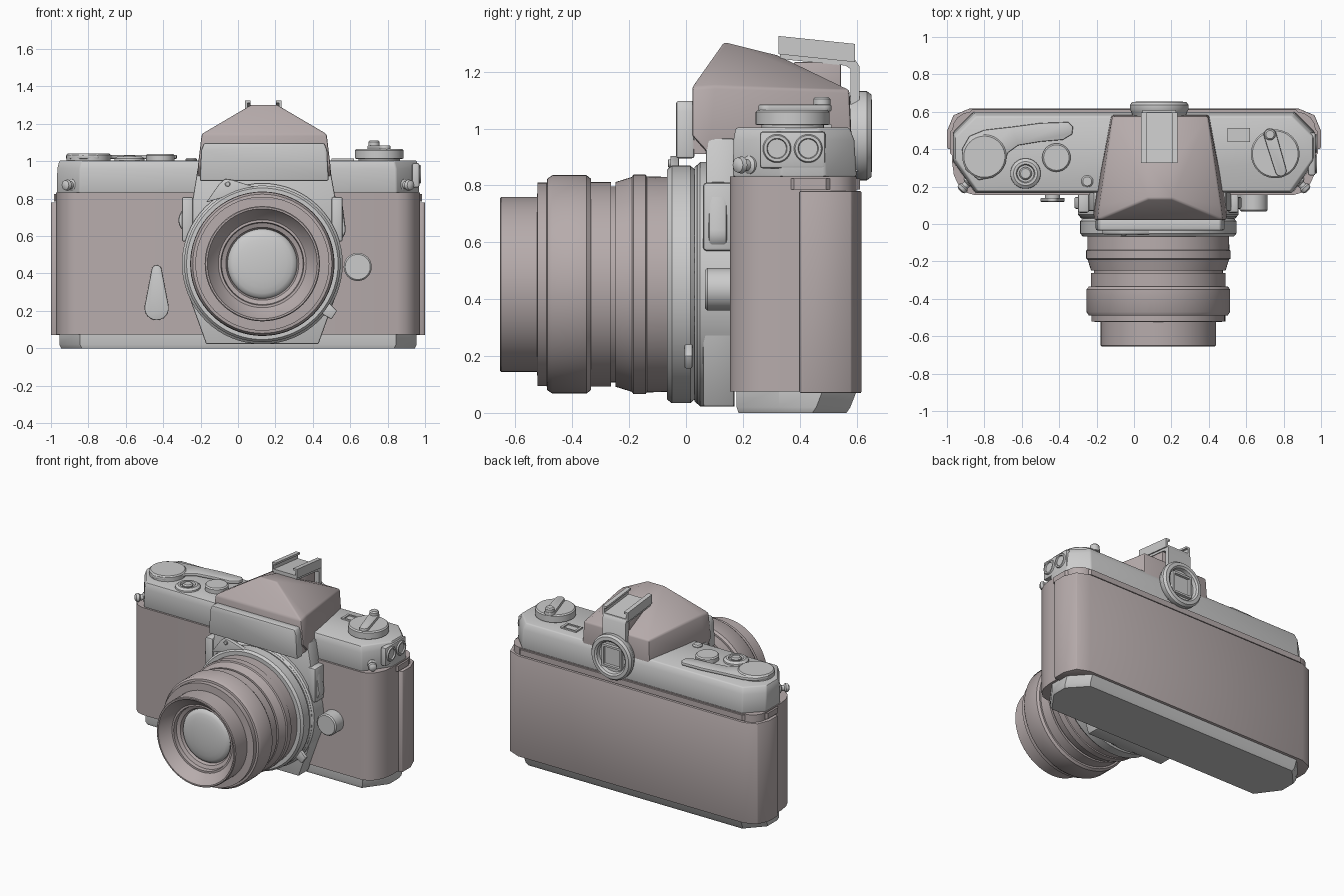
import bpy, bmesh
from math import sin, cos, pi, atan2, acos, hypot
from mathutils import Vector

brown = bpy.data.materials.new("brown_leather")
brown.diffuse_color = (0.47, 0.41, 0.41, 1)
LX, LZ = 0.13, 0.452          # lens axis
PX = 0.14                     # viewfinder centre line


def finish(name, bm, mat=None, bevel=0.0, seg=2):
    bmesh.ops.remove_doubles(bm, verts=bm.verts, dist=1e-5)
    bmesh.ops.recalc_face_normals(bm, faces=bm.faces)
    if bevel:
        edges = [e for e in bm.edges if e.is_manifold and e.calc_face_angle(0) > 0.5]
        bmesh.ops.bevel(bm, geom=edges, offset=bevel, segments=seg, affect='EDGES',
                        profile=0.5, clamp_overlap=True)
    me = bpy.data.meshes.new(name)
    bm.to_mesh(me)
    bm.free()
    ob = bpy.data.objects.new(name, me)
    bpy.context.collection.objects.link(ob)
    if mat:
        me.materials.append(mat)
    bpy.ops.object.select_all(action='DESELECT')
    ob.select_set(True)
    bpy.context.view_layer.objects.active = ob
    bpy.ops.object.shade_smooth_by_angle(angle=0.6)
    return ob


def place(axis, u, v, h):
    return {'z': (u, v, h), 'y': (u, h, v), 'x': (h, u, v)}[axis]


def loft(name, rings, mat=None, bevel=0.0):
    bm = bmesh.new()
    vs = [[bm.verts.new(p) for p in r] for r in rings]
    n = len(vs[0])
    for a, b in zip(vs, vs[1:]):
        for i in range(n):
            bm.faces.new((a[i], a[(i + 1) % n], b[(i + 1) % n], b[i]))
    bm.faces.new(vs[0])
    bm.faces.new(vs[-1])
    return finish(name, bm, mat, bevel)


def prism(name, pts, a, b, axis='z', mat=None, bevel=0.0):
    return loft(name, [[place(axis, u, v, h) for u, v in pts] for h in (a, b)], mat, bevel)


def box(name, x, y, z, mat=None, bevel=0.0):
    pts = [(x[0], y[0]), (x[1], y[0]), (x[1], y[1]), (x[0], y[1])]
    return prism(name, pts, z[0], z[1], 'z', mat, bevel)


def lathe(name, prof, c, axis='y', mat=None, n=64, phase=0.0):
    bm = bmesh.new()
    rows = [[bm.verts.new(place(axis, c[0] + r * cos(phase + 2 * pi * i / n),
                                c[1] + r * sin(phase + 2 * pi * i / n), h))
             for i in range(n)] for r, h in prof]
    for a, b in zip(rows, rows[1:]):
        for i in range(n):
            bm.faces.new((a[i], a[(i + 1) % n], b[(i + 1) % n], b[i]))
    return finish(name, bm, mat)


def disc(name, c, r, a, b, axis='z', mat=None, bev=0.008, n=40):
    d = bev if b > a else -bev
    return lathe(name, [(0, a), (r, a), (r, b - d), (r - bev, b), (0, b)], c, axis, mat, n)


def capsule(c1, r1, c2, r2, n=12):
    """Outline around two circles of different radius."""
    dx, dy = c2[0] - c1[0], c2[1] - c1[1]
    t, k = atan2(dy, dx), acos((r1 - r2) / hypot(dx, dy))
    arc = lambda c, r, a, b: [(c[0] + r * cos(a + (b - a) * i / n),
                               c[1] + r * sin(a + (b - a) * i / n)) for i in range(n + 1)]
    return arc(c1, r1, t + k, t + 2 * pi - k) + arc(c2, r2, t - k, t + k)


def outline(hx, y0, y1, front, back, n=1):
    """Body plan: rectangle with chamfered (n=1) or rounded corners."""
    half = []
    for (dx, dy), y, s in ((front, y0, 1), (back, y1, -1)):
        pts = [(hx - dx + dx * sin(pi / 2 * i / n), y + s * (dy - dy * cos(pi / 2 * i / n)))
               for i in range(n + 1)]
        half += pts if s == 1 else pts[::-1]
    return half + [(-x, y) for x, y in reversed(half)]


def at(pts, z):
    return [(x, y, z) for x, y in pts]


# body shell and hinged back
prism("body", outline(0.972, 0.155, 0.6, (0.12, 0.17), (0.1, 0.1), 4), 0.075, 0.832, 'z', brown)
prism("back_door", outline(1.0, 0.4, 0.617, (0.015, 0.01), (0.12, 0.12), 2), 0.07, 0.78, 'z', brown, 0.006)
prism("back_door_lip", outline(0.985, 0.37, 0.612, (0.01, 0.01), (0.12, 0.12)), 0.786, 0.825, 'z', brown)

# top cover and base plate
loft("top_cover", [at(outline(0.968, 0.165, 0.6, (0.12, 0.17), (0.11, 0.11)), 0.83),
                   at(outline(0.966, 0.167, 0.592, (0.12, 0.17), (0.11, 0.11)), 0.96),
                   at(outline(0.955, 0.175, 0.575, (0.12, 0.17), (0.11, 0.11)), 1.004)], None, 0.008)
loft("base_plate", [at(outline(0.945, 0.185, 0.565, (0.11, 0.15), (0.11, 0.12)), 0.0),
                    at(outline(0.955, 0.178, 0.578, (0.11, 0.15), (0.11, 0.12)), 0.02),
                    at(outline(0.955, 0.178, 0.605, (0.11, 0.15), (0.11, 0.12)), 0.088)])

# lens mount block
disc("mount_block", (LX, LZ), 0.43, 0.17, 0.04, 'y', bev=0.01, n=64)
prism("mount_panel", [(LX - 0.405, 0.5), (LX + 0.405, 0.5), (LX + 0.4, 0.75),
                      (LX + 0.362, 0.965), (LX - 0.345, 0.965), (LX - 0.38, 0.75)], 0.07, 0.17, 'y', None, 0.008)
prism("mount_lower_panel", [(LX - 0.3, 0.022), (LX + 0.3, 0.022), (LX + 0.4, 0.3), (LX + 0.4, 0.54),
                            (LX - 0.4, 0.54), (LX - 0.4, 0.3)], 0.06, 0.17, 'y', None, 0.008)
disc("mount_flange", (LX, LZ), 0.42, 0.065, 0.03, 'y', n=64)
lathe("aperture_ring", [(0.3, 0.03), (0.405, 0.03), (0.418, 0.015), (0.418, -0.05), (0.405, -0.066), (0.3, -0.066)],
      (LX, LZ), n=72)
prism("coupling_prong", [(-0.17, 0.78), (0.1, 0.86), (-0.03, 0.9), (-0.07, 0.905), (-0.1, 0.88)], -0.055, -0.025, 'y', None, 0.004)
disc("prong_screw", (-0.055, 0.878), 0.014, -0.05, -0.064, 'y', bev=0.003, n=20)
prism("ring_tab", [(0.44, 0.21), (0.485, 0.245), (0.53, 0.2), (0.5, 0.155), (0.455, 0.18)], -0.005, 0.022, 'y', None, 0.005)

# lens barrel
barrels = {
    "lens_rear_barrel": [(0.3, -0.06), (0.378, -0.06), (0.38, -0.138), (0.386, -0.142), (0.386, -0.185),
                         (0.378, -0.19), (0.36, -0.248), (0.3, -0.25)],
    "lens_neck": [(0.3, -0.24), (0.345, -0.24), (0.345, -0.275), (0.3, -0.275)],
    "lens_middle_barrel": [(0.3, -0.263), (0.36, -0.263), (0.36, -0.335), (0.372, -0.335), (0.384, -0.35),
                           (0.384, -0.47), (0.372, -0.488), (0.358, -0.49), (0.358, -0.522), (0.3, -0.524)],
    "lens_front_barrel": [(0.29, -0.5), (0.308, -0.5), (0.308, -0.65), (0.303, -0.655), (0.294, -0.655),
                          (0.288, -0.64), (0.235, -0.585), (0.222, -0.585), (0.218, -0.56), (0.195, -0.55),
                          (0.185, -0.52), (0, -0.52)]}
for name, prof in barrels.items():
    lathe(name, prof, (LX, LZ), 'y', brown, 72)
lathe("front_glass", [(0.186, -0.53)] + [(0.183 * cos(a * pi / 12), -0.535 - 0.035 * sin(a * pi / 12))
                                         for a in range(7)], (LX, LZ), 'y')

# levers and buttons on the front
prism("timer_lever", capsule((-0.435, 0.215), 0.065, (-0.435, 0.418), 0.027), 0.118, 0.14, 'y', None, 0.006)
disc("timer_pivot", (-0.435, 0.215), 0.04, 0.16, 0.13, 'y')
disc("front_button", (0.64, 0.435), 0.075, 0.17, 0.067, 'y')
prism("mount_grip_right", capsule((0.51, 0.635), 0.066, (0.5, 0.755), 0.06), 0.08, 0.145, 'y', None, 0.012)
prism("mount_grip_left", capsule((-0.245, 0.685), 0.074, (-0.22, 0.74), 0.065), 0.08, 0.145, 'y', None, 0.012)
for s, x in (("right", 0.53), ("left", -0.27)):
    box("mount_post_" + s, (x - 0.03, x + 0.03), (0.06, 0.17), (0.57, 0.81), None, 0.012)

# pentaprism housing, convex hull mirrored about its centre line
bm = bmesh.new()
for x, y, z in ((0.355, 0.022, 0.975), (0.36, 0.08, 0.91), (0.265, 0.585, 0.91), (0.335, 0.022, 1.145),
                (0.325, 0.1, 1.15), (0.255, 0.575, 1.135), (0.065, 0.135, 1.305), (0.065, 0.32, 1.258),
                (0.065, 0.545, 1.145)):
    for s in (-1, 1):
        bm.verts.new((PX + s * x, y, z))
bmesh.ops.convex_hull(bm, input=bm.verts)
bmesh.ops.dissolve_limit(bm, angle_limit=0.03, verts=bm.verts, edges=bm.edges)
finish("prism_housing", bm, brown, 0.01)
box("prism_rear_block", (PX - 0.08, PX + 0.08), (0.38, 0.545), (1.08, 1.235), brown, 0.006)
prism("name_plate", [(PX - 0.345, 0.895), (PX + 0.345, 0.895), (PX + 0.337, 1.06), (PX + 0.322, 1.098),
                     (PX - 0.322, 1.098), (PX - 0.337, 1.06)], -0.035, 0.03, 'y', None, 0.01)
prism("plate_underside", [(0.0, 0.91), (0.025, 0.96), (0.12, 0.98), (0.12, 0.91), (0.06, 0.91)],
      PX - 0.34, PX + 0.34, 'x', brown)

# accessory shoe, strap and eyepiece
w = 0.098
half = [(w, 1.262), (w, 1.326), (w - 0.03, 1.326), (w - 0.03, 1.312), (w - 0.014, 1.312), (w - 0.014, 1.28)]
chan = half + [(-x, z) for x, z in reversed(half)]
loft("accessory_shoe", [[(PX - 0.005 + x, y, z - d) for x, z in chan] for y, d in ((0.325, 0), (0.595, 0.028))])
prism("shoe_strap", [(0.33, 1.262), (0.33, 1.245), (0.56, 1.222), (0.578, 1.21), (0.582, 0.85), (0.61, 0.85),
                     (0.61, 1.22), (0.595, 1.242), (0.57, 1.248)], PX - 0.095, PX + 0.085, 'x')
lathe("eyepiece_ring", [(0.14, 0.575), (0.15, 0.6), (0.157, 0.612), (0.157, 0.636), (0.145, 0.652), (0.122, 0.654),
                        (0.11, 0.645), (0.105, 0.62), (0, 0.62)], (0.135, 0.975), 'y', None, 48)
lathe("eyepiece_window_frame", [(0.112, 0.615), (0.108, 0.638), (0.088, 0.638), (0.084, 0.624), (0, 0.624)],
      (0.135, 0.975), 'y', None, 4, pi / 4)

# advance lever, release, counter
arm = [(-0.92, 0.4), (-0.88, 0.47), (-0.8, 0.503), (-0.65, 0.52), (-0.5, 0.54), (-0.35, 0.545), (-0.326, 0.52),
       (-0.33, 0.48), (-0.38, 0.45), (-0.5, 0.44), (-0.62, 0.42), (-0.675, 0.38), (-0.7, 0.3), (-0.75, 0.25),
       (-0.83, 0.235), (-0.9, 0.29)]
prism("advance_lever", arm, 1.012, 1.034, 'z', None, 0.006)
disc("advance_hub", (-0.8, 0.36), 0.118, 1.0, 1.042)
lathe("release_collar", [(0.082, 1.0), (0.08, 1.014), (0.064, 1.026), (0.05, 1.026), (0.045, 1.012), (0, 1.012)],
      (-0.58, 0.27), 'z', None, 40)
disc("release_button", (-0.58, 0.27), 0.034, 1.0, 1.032)
disc("frame_counter", (-0.415, 0.355), 0.076, 1.0, 1.04)
disc("top_pin", (-0.25, 0.228), 0.032, 1.0, 1.018, n=24)

# rewind knob and indicator window
lathe("rewind_knob", [(0.11, 1.0), (0.11, 1.012), (0.13, 1.014), (0.13, 1.058), (0.122, 1.066), (0, 1.066)],
      (0.755, 0.375), 'z', None, 48)
prism("rewind_crank", capsule((0.727, 0.478), 0.034, (0.785, 0.285), 0.03), 1.06, 1.085, 'z', None, 0.006)
disc("crank_grip", (0.727, 0.478), 0.03, 1.08, 1.112)
lathe("indicator_window", [(0.085, 1.0), (0.085, 1.014), (0.062, 1.014), (0.062, 1.006), (0, 1.006)],
      (0, 0), 'z', None, 4, pi / 4).location = (0.56, 0.475, 0)
bpy.context.object.scale = (1.02, 0.62, 1)

# sync sockets on the right end
for i, y in enumerate((0.32, 0.43)):
    lathe("sync_socket_%d" % i, [(0.05, 0.94), (0.05, 0.973), (0.046, 0.979), (0.036, 0.979), (0.033, 0.97), (0, 0.97)],
          (y, 0.93), 'x', None, 32)
box("socket_plate", (0.93, 0.97), (0.26, 0.49), (0.86, 0.99), None, 0.01)

# strap lugs on the front corners
for s, tag in ((1, "right"), (-1, "left")):
    lug = lathe("strap_lug_" + tag, [(0.032, -0.06), (0.032, 0.0), (0.02, 0.008), (0.02, 0.025), (0.03, 0.034),
                                     (0.026, 0.052), (0.012, 0.06), (0, 0.06)], (0, 0), 'z', None, 24)
    lug.location = (s * 0.888, 0.22, 0.872)
    lug.rotation_euler = Vector((s * 0.8, -0.85, 0)).to_track_quat('Z', 'Y').to_euler()
